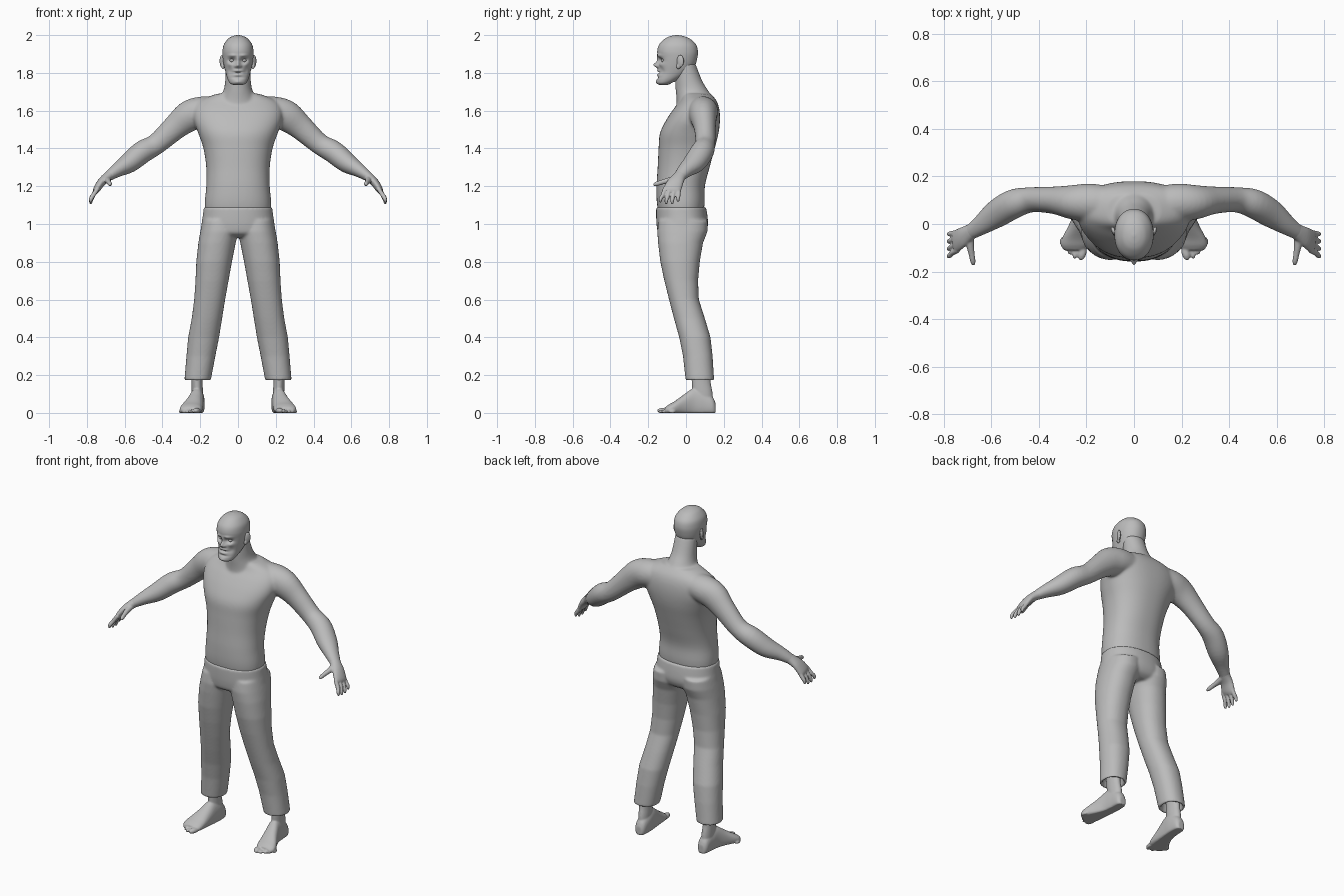
import bpy, bmesh, math
from mathutils import Vector, Matrix

grey = bpy.data.materials.new("plain_grey")
grey.diffuse_color = (0.5, 0.5, 0.5, 1)


def ellipse(c, u, v, ru, rv, power=2.0, n=40):
    """Superellipse ring of points around c in the plane u, v."""
    pts = []
    for i in range(n):
        a = 2 * math.pi * i / n
        ca, sa = math.cos(a), math.sin(a)
        x = math.copysign(abs(ca) ** (2 / power), ca) * ru
        y = math.copysign(abs(sa) ** (2 / power), sa) * rv
        pts.append(Vector(c) + u * x + v * y)
    return pts


def spline(rows, steps):
    """Catmull-Rom interpolation of number rows."""
    out = []
    for i in range(len(rows) - 1):
        a, b, c, d = (rows[max(0, min(len(rows) - 1, i + k))] for k in (-1, 0, 1, 2))
        for s in range(steps):
            t = s / steps
            out.append([0.5 * (2 * q + (r - p) * t + (2 * p - 5 * q + 4 * r - w) * t * t
                               + (3 * q - p - 3 * r + w) * t ** 3)
                        for p, q, r, w in zip(a, b, c, d)])
    return out + [list(rows[-1])]


def skin(bm, rings):
    """Skin rings into a closed tube."""
    vs = [[bm.verts.new(p) for p in r] for r in rings]
    n = len(vs[0])
    for a, b in zip(vs, vs[1:]):
        for i in range(n):
            bm.faces.new((a[i], a[(i + 1) % n], b[(i + 1) % n], b[i]))
    bm.faces.new(vs[0])
    bm.faces.new(vs[-1])


X, Y, Z = Vector((1, 0, 0)), Vector((0, 1, 0)), Vector((0, 0, 1))


def stack(bm, rows, s=1, power=2.0, steps=4, n=40):
    """Horizontal rings from rows of z, x0, x1, y0, y1."""
    skin(bm, [ellipse((s * (x0 + x1) / 2, (y0 + y1) / 2, z), X, Y,
                      (x1 - x0) / 2, (y1 - y0) / 2, power, n)
              for z, x0, x1, y0, y1 in spline(rows, steps)])


def limb(bm, rows, s=1, steps=4, n=24):
    """Tube along a path from rows of x, y, z, thickness, breadth."""
    rows = spline(rows, steps)
    pts = [Vector((s * r[0], r[1], r[2])) for r in rows]
    rings = []
    for i, r in enumerate(rows):
        t = (pts[min(i + 1, len(pts) - 1)] - pts[max(i - 1, 0)]).normalized()
        ref = X if abs(t.y) > 0.8 else Y
        side = (ref - t * ref.dot(t)).normalized()
        rings.append(ellipse(pts[i], t.cross(side), side, r[3], r[4], 2, n))
    skin(bm, rings)


def ball(bm, c, r, rot=0):
    m = Matrix.Translation(c) @ Matrix.Rotation(rot, 4, 'Z') @ Matrix.Diagonal((*r, 1))
    bmesh.ops.create_uvsphere(bm, u_segments=20, v_segments=12, radius=1, matrix=m)


def finish(name, bm, voxel=0, smooth=0):
    bmesh.ops.recalc_face_normals(bm, faces=bm.faces)
    for f in bm.faces:
        f.smooth = True
    me = bpy.data.meshes.new(name)
    bm.to_mesh(me)
    bm.free()
    me.materials.append(grey)
    ob = bpy.data.objects.new(name, me)
    bpy.context.collection.objects.link(ob)
    if voxel:
        mod = ob.modifiers.new("fuse", 'REMESH')
        mod.mode, mod.voxel_size, mod.use_smooth_shade = 'VOXEL', voxel, True
    if smooth:
        mod = ob.modifiers.new("soften", 'SMOOTH')
        mod.factor, mod.iterations = 0.5, smooth
    return ob


# Torso, neck and arms fused together
bm = bmesh.new()
torso = [(1.0, .165, -.13, .08), (1.1, .176, -.153, .098), (1.2, .168, -.156, .10),
         (1.3, .168, -.15, .125), (1.4, .183, -.145, .152), (1.48, .21, -.138, .172),
         (1.55, .235, -.105, .18), (1.61, .235, -.065, .176), (1.655, .20, -.03, .16),
         (1.69, .11, -.02, .13)]
stack(bm, [(z, -w, w, a, b) for z, w, a, b in torso], power=2.3, n=64)
neck = [(1.6, .13, -.05, .16), (1.66, .10, -.05, .145), (1.71, .076, -.055, .115),
        (1.76, .068, -.058, .085), (1.85, .064, -.06, .05)]
stack(bm, [(z, -w, w, a, b) for z, w, a, b in neck])
arm = [(.10, .085, 1.60, .075, .075), (.19, .09, 1.595, .08, .08), (.26, .092, 1.57, .082, .072),
       (.335, .10, 1.51, .067, .058), (.43, .102, 1.425, .056, .053), (.505, .085, 1.382, .060, .062),
       (.575, .045, 1.325, .054, .060), (.64, -.002, 1.285, .038, .044), (.69, -.035, 1.25, .026, .033),
       (.705, -.045, 1.235, .022, .03)]
for s in (1, -1):
    limb(bm, arm, s, n=32)
finish("upper_body", bm, 0.007, 12)

# Hands: palm, four fingers and thumb
palm = [(.665, -.018, 1.268, .028, .034), (.69, -.035, 1.25, .026, .034), (.722, -.055, 1.222, .022, .042),
        (.747, -.072, 1.185, .019, .047), (.756, -.078, 1.168, .012, .042)]
for s, name in ((1, "left_hand"), (-1, "right_hand")):
    bm = bmesh.new()
    limb(bm, palm, s)
    for k in range(4):
        y0, y1 = -.038 - .024 * k, -.042 - .031 * k
        drop = (.012, 0, 0, .008)[k]
        limb(bm, [(.742, y0, 1.19, .012, .012), (.766, (y0 + y1) / 2, 1.153, .012, .0115),
                  (.778, y1, 1.125 + drop, .011, .010), (.78, y1, 1.106 + drop, .006, .006)], s, n=12)
    limb(bm, [(.69, -.04, 1.243, .018, .02), (.69, -.085, 1.232, .016, .017),
              (.684, -.125, 1.222, .013, .013), (.678, -.158, 1.212, .012, .011),
              (.676, -.173, 1.206, .006, .006)], s, n=12)
    finish(name, bm, 0.004, 4)

# Trousers: hips and two legs with hollow hems
bm = bmesh.new()
hips = [(1.09, .181, -.158, .106), (1.04, .187, -.158, .114), (.99, .194, -.155, .116),
        (.95, .19, -.145, .10), (.93, .13, -.11, .07)]
stack(bm, [(z, -w, w, a, b) for z, w, a, b in hips], power=2.2, n=64)
leg = [(1.02, .0, .188, -.145, .116), (.96, -.004, .20, -.152, .114), (.90, .012, .21, -.148, .09),
       (.8, .032, .221, -.136, .073), (.7, .05, .225, -.115, .064), (.6, .068, .232, -.09, .068),
       (.5, .084, .245, -.064, .10), (.4, .10, .264, -.036, .13), (.3, .12, .273, -.016, .141),
       (.172, .144, .284, -.002, .149), (.17, .156, .272, .01, .137), (.23, .168, .26, .022, .125)]
for s in (1, -1):
    stack(bm, leg, s, 2.2, 1)
finish("trousers", bm, 0.007, 8)

# Feet: ankle, sole section swept heel to toe, five toes
foot = [(.157, .213, .018, .05), (.14, .213, .032, .085), (.09, .213, .037, .12), (.04, .218, .039, .13),
        (-.01, .23, .047, .098), (-.06, .245, .058, .062), (-.09, .25, .058, .045), (-.11, .25, .045, .03)]
toes = [(.218, -.118, .019, .036), (.246, -.122, .012, .026), (.267, -.108, .012, .023),
        (.286, -.092, .011, .021), (.302, -.072, .011, .019)]
for s, name in ((1, "left_foot"), (-1, "right_foot")):
    bm = bmesh.new()
    stack(bm, [(.05, .185, .243, .05, .145), (.11, .185, .245, .035, .14), (.17, .188, .246, .03, .13),
               (.26, .185, .25, .025, .13)], s)
    skin(bm, [ellipse((s * x, y, h * .4), X, Z, w, h * .6, 2.2) for y, x, w, h in spline(foot, 4)])
    for x, y, r, l in toes:
        ball(bm, (s * x, y, r * .6), (r, l, r * .85), s * .2)
    for v in bm.verts:
        v.co.z = max(v.co.z, 0)
    finish(name, bm, 0.005, 4)

# Head, with the face pushed into shape by soft falloffs
bm = bmesh.new()
head = [(1.735, .022, -.14, -.10), (1.745, .042, -.152, -.075), (1.765, .054, -.154, -.035),
        (1.80, .065, -.148, .02), (1.84, .075, -.146, .048), (1.88, .081, -.147, .06),
        (1.915, .082, -.152, .063), (1.95, .075, -.142, .053), (1.98, .053, -.113, .022),
        (1.994, .03, -.085, -.01), (2.0, .006, -.054, -.042)]
stack(bm, [(z, -w, w, a, b) for z, w, a, b in head], power=2.15, steps=9, n=128)
# rows of x, z, x radius, z radius, push along y
face = [(.032, 1.866, .018, .012, .020), (.03, 1.892, .022, .008, -.007), (0, 1.872, .008, .02, -.008),
        (0, 1.842, .010, .014, -.026), (.013, 1.836, .008, .008, -.010), (0, 1.812, .022, .005, -.006),
        (0, 1.801, .022, .004, .014), (0, 1.79, .02, .005, -.005), (0, 1.775, .03, .006, .006),
        (0, 1.752, .02, .010, -.006), (.045, 1.845, .014, .012, -.006), (.042, 1.81, .014, .018, .007)]
for v in bm.verts:
    if v.co.y < -.06:
        p = v.co.copy()
        for x, z, rx, rz, push in face:
            v.co.y += push * math.exp(-((abs(p.x) - x) / rx) ** 2 - ((p.z - z) / rz) ** 2)
finish("head", bm)

# Eyes and ears
bm = bmesh.new()
for s in (1, -1):
    ball(bm, (s * .031, -.117, 1.866), (.014, .013, .010))
finish("eyes", bm)
bm = bmesh.new()
for s in (1, -1):
    ball(bm, (s * .085, -.03, 1.862), (.010, .021, .034), -s * .45)
    ball(bm, (s * .08, -.04, 1.835), (.009, .012, .016))
finish("ears", bm, 0.004, 3)
